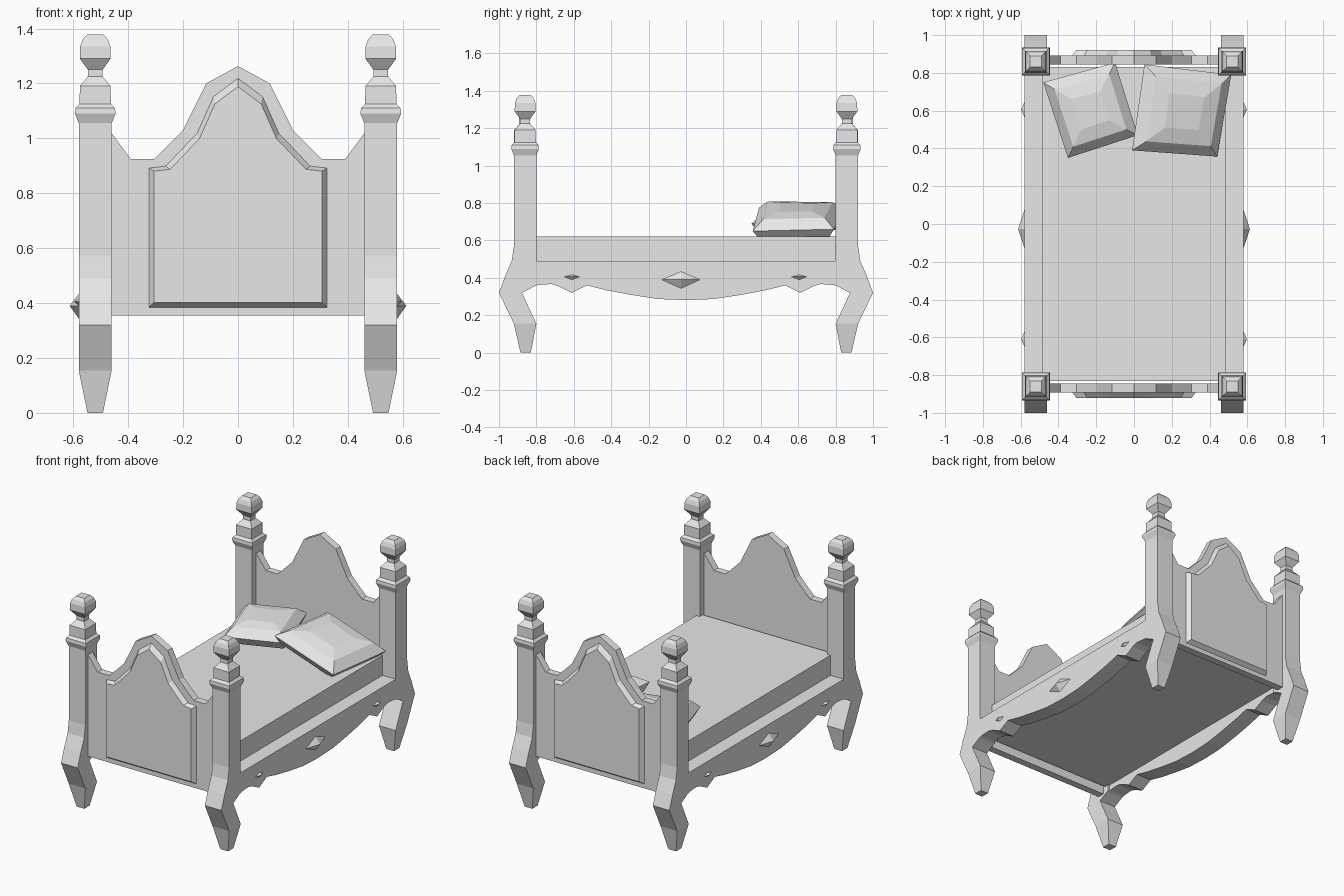
import bpy, bmesh
from mathutils import Vector

cube = bpy.data.objects.get("Cube")
if cube:
    bpy.data.objects.remove(cube)

grey = bpy.data.materials.new("light_grey")
grey.use_nodes = True
GREY = (0.8, 0.8, 0.8, 1)
grey.diffuse_color = GREY
grey.node_tree.nodes["Principled BSDF"].inputs["Base Color"].default_value = GREY


def loft(name, rings, mirror=(False, False)):
    """Skin a closed solid through rings of equal point count."""
    bm = bmesh.new()
    loops = [[bm.verts.new(p) for p in ring] for ring in rings]
    n = len(loops[0])
    for a, b in zip(loops, loops[1:]):
        for i in range(n):
            j = (i + 1) % n
            bm.faces.new((a[i], a[j], b[j], b[i]))
    bm.faces.new(loops[0][::-1])
    bm.faces.new(loops[-1])
    bmesh.ops.recalc_face_normals(bm, faces=bm.faces)
    mesh = bpy.data.meshes.new(name)
    bm.to_mesh(mesh)
    bm.free()
    mesh.materials.append(grey)
    ob = bpy.data.objects.new(name, mesh)
    bpy.context.scene.collection.objects.link(ob)
    if any(mirror):
        mod = ob.modifiers.new("Mirror", "MIRROR")
        mod.use_axis = (mirror[0], mirror[1], False)
        mod.use_mirror_merge = False
    return ob


def rect(z, x0, x1, y0, y1):
    return [(x0, y0, z), (x1, y0, z), (x1, y1, z), (x0, y1, z)]


def symmetric(half):
    """Complete a left-to-centre outline with its right half."""
    return half + [(-u, v) for u, v in reversed(half) if u != 0]


# Bed posts: curved leg, shaft, collar and finial (z, half width, y inner, y outer)
PX, PY = 0.52, 0.86
leg = [(0, 0.028, 0.83, 0.885), (0.155, 0.06, 0.80, 0.92), (0.32, 0.06, 0.877, 1.0),
       (0.36, 0.06, 0.80, 0.985), (0.41, 0.06, 0.80, 0.967), (0.49, 0.06, 0.80, 0.932),
       (0.57, 0.06, 0.80, 0.92)]
turned = [(1.055, 0.06), (1.09, 0.074), (1.11, 0.072), (1.125, 0.057), (1.19, 0.056),
          (1.225, 0.027), (1.25, 0.027), (1.29, 0.056), (1.335, 0.055), (1.36, 0.046),
          (1.378, 0.03)]
rings = [rect(z, PX - h, PX + h, a, b) for z, h, a, b in leg]
rings += [rect(z, PX - h, PX + h, PY - h, PY + h) for z, h in turned]
loft("bed_posts", rings, (True, True))

# Side rails with a scalloped lower edge
scallop = [(-0.81, 0.49), (-0.81, 0.355), (-0.79, 0.362), (-0.72, 0.367), (-0.68, 0.355),
           (-0.61, 0.32), (-0.53, 0.36), (-0.43, 0.335), (-0.3, 0.31), (-0.15, 0.287), (0, 0.281)]
outline = symmetric(scallop)
loft("side_rails", [[(x, y, z) for y, z in outline] for x in (0.47, 0.58)], (True, False))


# Faceted diamond studs on the rails
def stud(name, y, z, half_w, up, down, tip):
    base = [(y - half_w, z), (y, z + up), (y + half_w, z), (y, z - down)]
    point = [(y + (v - y) * 0.01, z + (w - z) * 0.01) for v, w in base]
    loft(name, [[(0.575, v, w) for v, w in base], [(tip, v, w) for v, w in point]],
         (True, False))


stud("centre_studs", -0.027, 0.39, 0.117, 0.05, 0.053, 0.613)
for label, y in (("front", -0.61), ("back", 0.605)):
    stud(label + "_studs", y, 0.406, 0.052, 0.014, 0.021, 0.597)

# Headboard and matching footboard with a crested top
crest = [(-0.47, 0.355), (-0.47, 1.032), (-0.39, 0.924), (-0.305, 0.924), (-0.2, 1.03),
         (-0.116, 1.2), (0, 1.263)]
board = symmetric(crest)
loft("end_boards", [[(x, y, z) for x, z in board] for y in (0.845, 0.893)], (False, True))

# Raised bevelled panels on the outside of both boards
field = symmetric([(-0.327, 0.382), (-0.327, 0.893), (-0.265, 0.9), (-0.15, 1.02),
                   (-0.09, 1.155), (0, 1.222)])
loft("raised_panels", [[(x * s, y, 0.7 + (z - 0.7) * s) for x, z in field]
                       for y, s in ((0.89, 1), (0.92, 0.935))], (False, True))

# Mattress
loft("mattress", [rect(z, -0.485, 0.485, -0.83, 0.83) for z in (0.4, 0.622)])


# Pillows: rings shrink toward the middle and puff along the normal
def pillow(name, corners):
    pts = [Vector(c) for c in corners]
    mid = sum(pts, Vector()) / 4
    normal = (pts[2] - pts[0]).cross(pts[3] - pts[1]).normalized()
    if normal.z < 0:
        normal = -normal
    puff = [(0.6, -0.07), (0.87, -0.05), (1, 0), (0.76, 0.05), (0.4, 0.066)]
    loft(name, [[mid + (p - mid) * s + normal * h for p in pts] for s, h in puff])


pillow("right_pillow", [(-0.48, 0.75, 0.70), (-0.1, 0.855, 0.72), (0.02, 0.47, 0.70),
                        (-0.35, 0.35, 0.69)])
pillow("left_pillow", [(0.055, 0.845, 0.77), (0.515, 0.79, 0.66), (0.44, 0.357, 0.65),
                       (-0.01, 0.39, 0.775)])
